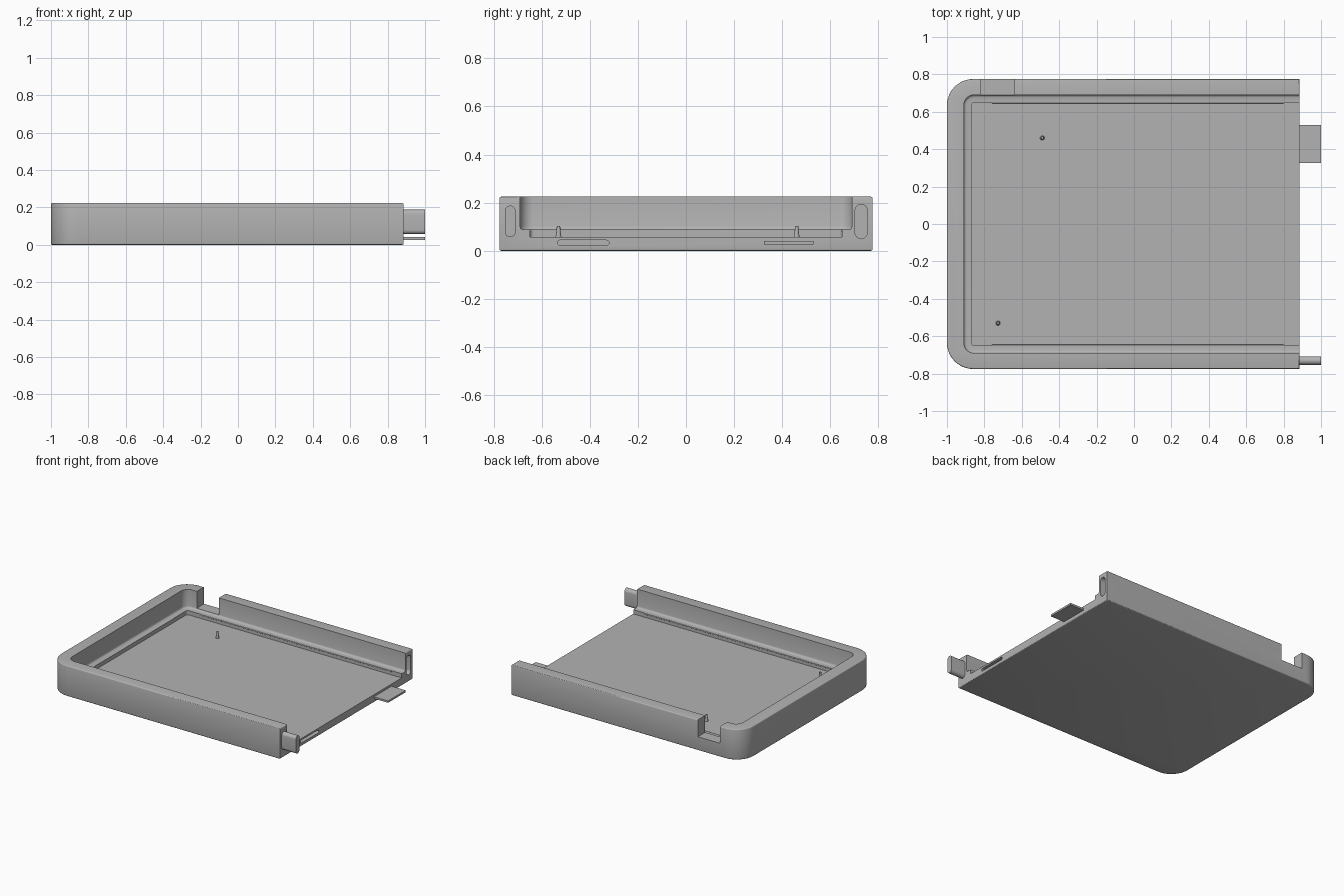
import bpy, bmesh, math

cube = bpy.data.objects.get("Cube")
if cube:
    bpy.data.objects.remove(cube, do_unlink=True)

grey = bpy.data.materials.new("plain grey")
grey.use_nodes = True
COLOR = (0.45, 0.45, 0.45, 1)
grey.diffuse_color = COLOR
grey.node_tree.nodes["Principled BSDF"].inputs["Base Color"].default_value = COLOR


def finish(name, bm):
    bmesh.ops.recalc_face_normals(bm, faces=bm.faces)
    mesh = bpy.data.meshes.new(name)
    bm.to_mesh(mesh)
    bm.free()
    mesh.materials.append(grey)
    obj = bpy.data.objects.new(name, mesh)
    bpy.context.collection.objects.link(obj)
    return obj


def arc(cx, cy, r, start, end, steps):
    angles = [math.radians(start + (end - start) * i / steps) for i in range(steps + 1)]
    return [(cx + r * math.cos(a), cy + r * math.sin(a)) for a in angles]


def extrude(name, points, vec, round_rims=(), radius=0.0, segments=3):
    """Extrude a 3D outline; optionally round the rims at the given heights."""
    bm = bmesh.new()
    face = bm.faces.new([bm.verts.new(p) for p in points])
    geom = bmesh.ops.extrude_face_region(bm, geom=[face])["geom"]
    bmesh.ops.translate(bm, vec=vec, verts=[v for v in geom if isinstance(v, bmesh.types.BMVert)])
    rims = [e for e in bm.edges
            if any(all(abs(v.co.z - z) < 1e-5 for v in e.verts) for z in round_rims)]
    if rims:
        bmesh.ops.bevel(bm, geom=rims, offset=radius, segments=segments,
                        profile=0.5, affect='EDGES')
    return finish(name, bm)


def tray_shape(name, x0, x1, half, r, z0, z1, rims=(), radius=0.0):
    """Block with two rounded corners at its closed -x end."""
    pts = [(x1, -half), (x1, half)]
    pts += arc(x0 + r, half - r, r, 90, 180, 12)
    pts += arc(x0 + r, r - half, r, 180, 270, 12)
    return extrude(name, [(x, y, z0) for x, y in pts], (0, 0, z1 - z0), rims, radius)


def stadium(name, x0, x1, y0, y1, z0, z1):
    """Bar along x with a fully rounded cross-section."""
    r = min(y1 - y0, z1 - z0) / 2
    pts = []
    for cy, cz, a in ((y1 - r, z1 - r, 0), (y0 + r, z1 - r, 90),
                      (y0 + r, z0 + r, 180), (y1 - r, z0 + r, 270)):
        for p in arc(cy, cz, r, a, a + 90, 6):
            if not pts or math.dist(p, pts[-1]) > 1e-5:
                pts.append(p)
    if math.dist(pts[0], pts[-1]) < 1e-5:
        pts.pop()
    return extrude(name, [(x0, y, z) for y, z in pts], (x1 - x0, 0, 0))


def box(name, x0, x1, y0, y1, z0, z1):
    return extrude(name, [(x0, y0, z0), (x1, y0, z0), (x1, y1, z0), (x0, y1, z0)], (0, 0, z1 - z0))


def cut(target, cutter):
    mod = target.modifiers.new("cut", 'BOOLEAN')
    mod.operation, mod.solver, mod.object = 'DIFFERENCE', 'EXACT', cutter
    cutter.hide_render = True
    bpy.context.view_layer.objects.active = target
    bpy.ops.object.modifier_apply(modifier=mod.name)
    bpy.data.objects.remove(cutter, do_unlink=True)


END = 0.885      # open end of the tray
FLOOR = 0.057
LEDGE = 0.088
TOP = 0.225

# Tray body, hollowed by the cavity and the deeper floor pocket
tray = tray_shape("tray", -1, END, 0.775, 0.14, 0, TOP, (0, TOP), 0.007)
cut(tray, tray_shape("cavity", -0.91, 1.2, 0.69, 0.055, LEDGE, 0.4, (LEDGE,), 0.014))
cut(tray, tray_shape("pocket", -0.87, 1.3, 0.648, 0.015, FLOOR, 0.3))

# Cable notch in the back wall
cut(tray, box("notch", -0.82, -0.64, 0.66, 0.9, 0.1, 0.4))

# Sockets in the open end
cut(tray, stadium("wall_socket", END - 0.13, 1.1, 0.703, 0.753, 0.05, 0.193))
cut(tray, stadium("floor_socket", END - 0.13, 1.1, -0.535, -0.32, 0.023, 0.044))

# Joining tongues at the open end
parts = [tray,
         stadium("wall_tongue", END - 0.02, 1, -0.753, -0.708, 0.057, 0.188),
         box("floor_tongue", END - 0.02, 1, 0.325, 0.53, 0.027, 0.041)]

# Snap ribs along the pocket walls
for side, label in ((-1, "front"), (1, "back")):
    y = side * 0.648
    parts.append(stadium(label + "_rib", -0.76, 0.8, y - 0.004, y + 0.004, LEDGE - 0.009, LEDGE + 0.001))
parts.append(box("end_rib", -0.873, -0.866, -0.5, 0.5, LEDGE - 0.008, LEDGE + 0.001))

# Locating pins: tapered foot with a slimmer tip
for label, x, y in (("back", -0.49, 0.46), ("front", -0.727, -0.53)):
    bm = bmesh.new()
    rings = []
    for r, z in ((0.013, FLOOR - 0.005), (0.008, 0.085), (0.007, 0.104)):
        rings.append([bm.verts.new((px, py, z)) for px, py in arc(x, y, r, 0, 337.5, 15)])
    for low, high in zip(rings, rings[1:]):
        for i in range(16):
            j = (i + 1) % 16
            bm.faces.new((low[i], low[j], high[j], high[i]))
    bm.faces.new(rings[0])
    bm.faces.new(rings[-1])
    parts.append(finish(label + "_pin", bm))

# Smooth the rounded surfaces, keep hard edges
bpy.ops.object.select_all(action='DESELECT')
for part in parts:
    part.select_set(True)
bpy.context.view_layer.objects.active = tray
bpy.ops.object.shade_smooth_by_angle(angle=math.radians(35))
